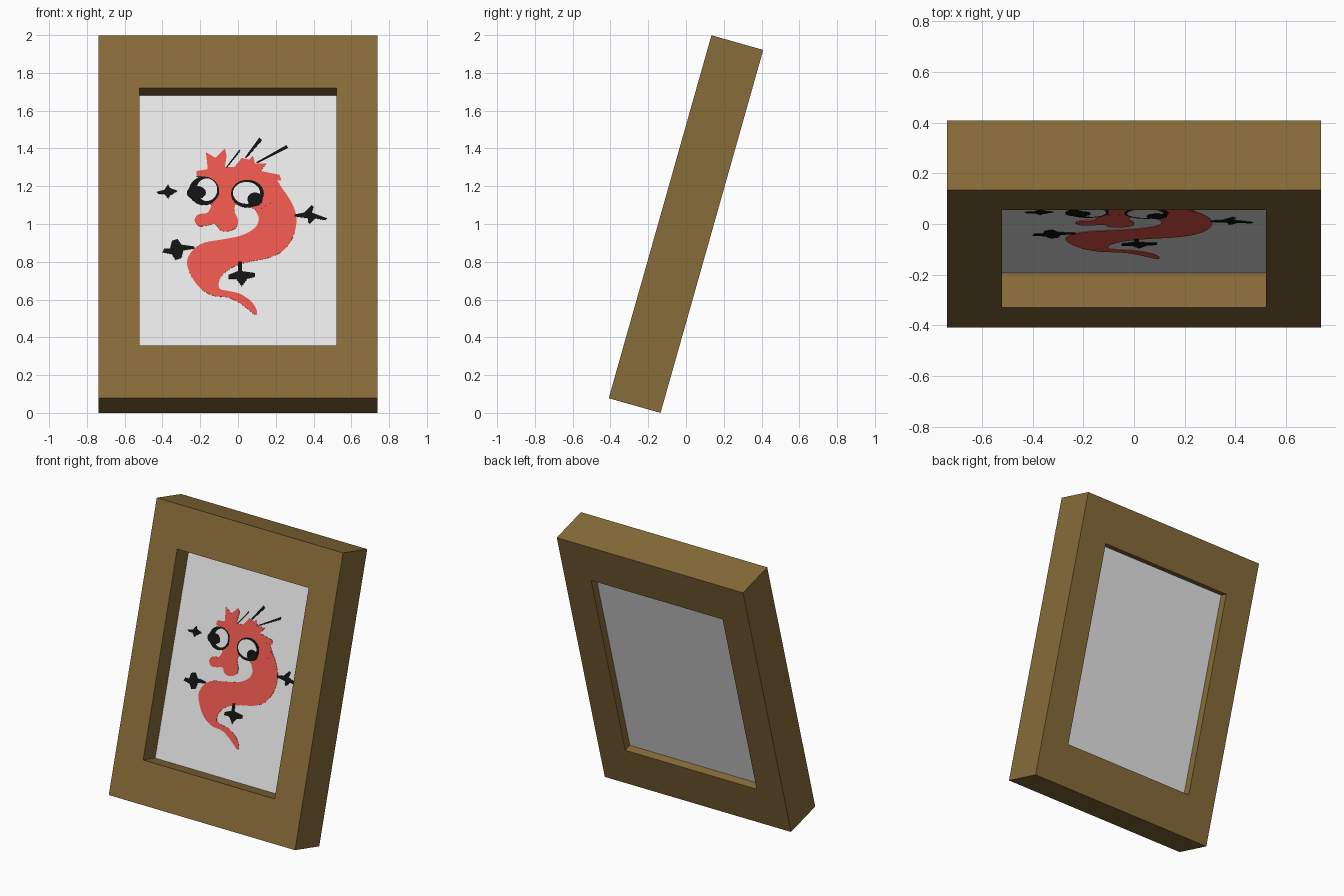
import bpy, bmesh, math
from mathutils import Matrix, Vector

if "Cube" in bpy.data.objects:
    bpy.data.objects.remove(bpy.data.objects["Cube"], do_unlink=True)

# Main dimensions: the frame is built upright, then leaned back
WIDTH, HEIGHT, DEPTH = 1.476, 1.997, 0.285
SIDE, RAIL = 0.217, 0.29
PANEL_FRONT, PANEL_BACK = 0.142, 0.23
LEAN = math.radians(15.8)
SINE, COSINE = math.sin(LEAN), math.cos(LEAN)
PLACE = (Matrix.Translation((0, -(HEIGHT * SINE + DEPTH * COSINE) / 2, DEPTH * SINE))
         @ Matrix.Rotation(-LEAN, 4, 'X'))


def material(name, colour):
    mat = bpy.data.materials.new(name)
    mat.use_nodes = True
    mat.diffuse_color = (*colour, 1)
    shader = next(n for n in mat.node_tree.nodes if n.type == 'BSDF_PRINCIPLED')
    shader.inputs["Base Color"].default_value = (*colour, 1)
    return mat


BROWN = material("brown wood", (0.244, 0.149, 0.041))
WHITE = material("white paper", (1, 1, 1))
RED = material("coral red", (1, 0.115, 0.088))
BLACK = material("black ink", (0.006, 0.006, 0.006))


def finish(name, bm, mat):
    bmesh.ops.recalc_face_normals(bm, faces=bm.faces)
    bm.transform(PLACE)
    mesh = bpy.data.meshes.new(name)
    bm.to_mesh(mesh)
    bm.free()
    mesh.materials.append(mat)
    obj = bpy.data.objects.new(name, mesh)
    bpy.context.collection.objects.link(obj)
    return obj


def rectangle(bm, inset_x, inset_z, y):
    x = WIDTH / 2 - inset_x
    low, high = inset_z, HEIGHT - inset_z
    return [bm.verts.new((a, y, b)) for a, b in ((-x, low), (x, low), (x, high), (-x, high))]


# Frame: four rectangular loops joined into a closed ring
bm = bmesh.new()
loops = [rectangle(bm, 0, 0, 0), rectangle(bm, SIDE, RAIL, 0),
         rectangle(bm, SIDE, RAIL, DEPTH), rectangle(bm, 0, 0, DEPTH)]
for k in range(4):
    a, b = loops[k], loops[(k + 1) % 4]
    for i in range(4):
        j = (i + 1) % 4
        bm.faces.new((a[i], a[j], b[j], b[i]))
finish("frame", bm, BROWN)

# Picture panel set inside the frame
bm = bmesh.new()
front = rectangle(bm, SIDE, RAIL, PANEL_FRONT)
back = rectangle(bm, SIDE, RAIL, PANEL_BACK)
bm.faces.new(front)
bm.faces.new(back[::-1])
for i in range(4):
    j = (i + 1) % 4
    bm.faces.new((front[j], front[i], back[i], back[j]))
finish("picture_panel", bm, WHITE)


def plate(name, points, mat, lift):
    """Thin painted plate; points are hundredths of a unit seen from the front."""
    bm = bmesh.new()
    drop = DEPTH * SINE - PANEL_FRONT * SINE
    outline = [Vector((x / 100, PANEL_FRONT - lift, (z / 100 - drop) / COSINE)) for x, z in points]
    face = bm.faces.new([bm.verts.new(p) for p in outline])
    moved = bmesh.ops.extrude_face_region(bm, geom=[face], use_keep_orig=True)["geom"]
    for v in moved:
        if isinstance(v, bmesh.types.BMVert):
            v.co.y = PANEL_FRONT + 0.0005
    bmesh.ops.triangulate(bm, faces=[f for f in bm.faces if len(f.verts) > 4])
    return finish(name, bm, mat)


def smooth(points, steps=4):
    """Closed Catmull-Rom curve through the points."""
    pts = [Vector(p) for p in points]
    n, out = len(pts), []
    for i in range(n):
        a, b, c, d = (pts[(i + k) % n] for k in (-1, 0, 1, 2))
        for s in range(steps):
            t = s / steps
            out.append(b + (c - a) * t / 2 + (a * 2 - b * 5 + c * 4 - d) * t * t / 2
                       + (b * 3 - a - c * 3 + d) * t ** 3 / 2)
    return out


def oval(x, z, rx, rz, count=28):
    turn = math.tau / count
    return [(x + rx * math.cos(i * turn), z + rz * math.sin(i * turn)) for i in range(count)]


def stroke(start, end, w0, w1):
    """Tapered straight brush stroke."""
    a, b = Vector(start), Vector(end)
    side = (b - a).orthogonal().normalized()
    return [a + side * w0, a - side * w0, b - side * w1, b + side * w1]


# Dragon body and tail
body = [(18, 124), (24, 118), (29, 110), (31, 102), (29, 93), (24, 86), (16, 82), (6, 80),
        (-3, 77), (-9, 72), (-10, 66), (-5, 64.5), (1, 63), (7, 59), (10, 54), (9, 52),
        (5, 55), (1, 58), (-5, 61), (-13, 62), (-20, 66), (-25, 73), (-27, 80), (-24, 86),
        (-18, 90), (-7, 92), (2, 94), (9, 98), (11, 103), (9, 108), (8, 115)]
plate("dragon_body", smooth(body), RED, 0.002)

# Dragon head: spiky crest, then the rounded snout
crest = [(-17, 138), (-12, 135), (-7, 140), (-6, 136), (-7, 130), (-2, 130), (2, 135), (6, 134),
         (8, 136), (9, 132), (15, 132), (12, 128), (22, 126), (23, 123), (18, 123), (24, 117),
         (19, 112), (10, 107), (5, 110), (0, 110), (-14, 110), (-18, 114), (-19, 125),
         (-22, 125), (-22, 128), (-16, 129)]
plate("dragon_head", crest, RED, 0.0025)
snout = [(-2, 112), (-2, 107), (0, 102), (-1, 98), (-6, 96), (-10, 97), (-12, 100), (-17, 99),
         (-21, 99), (-23, 102), (-21, 105), (-16, 106), (-14, 110), (-12, 114)]
plate("dragon_snout", smooth(snout), RED, 0.003)

# Eyes: black ring, white centre, black pupil
for side, ring, white, pupil in (
        ("right", (-18, 117.5, 8, 7.5), (-16.5, 118, 5.5, 6), (-22, 116.5, 5, 3.5)),
        ("left", (5, 116, 8.7, 7.3), (4.5, 116.3, 7.2, 5.8), (9, 113, 4, 3.5))):
    plate(side + "_eye_ring", oval(*ring), BLACK, 0.004)
    plate(side + "_eye_white", oval(*white), WHITE, 0.0055)
    plate(side + "_pupil", oval(*pupil), BLACK, 0.007)

# Claws
claws = {
    "right_hand": [(-43, 117), (-39, 118), (-37, 121), (-36, 119), (-32, 117.5), (-36, 115),
                   (-37, 113.5), (-39, 116), (-42, 116)],
    "right_foot": [(-23, 88), (-23, 87), (-29, 86), (-30, 82), (-33, 81), (-35, 84), (-40, 85),
                   (-39, 87), (-36, 87), (-35, 91), (-32, 92), (-30, 89)],
    "left_hand": [(30, 105), (35, 106), (39, 110), (40, 109), (39, 106), (47, 103), (46, 102),
                  (41, 103), (38, 100), (37, 101), (37, 103), (30, 104)],
    "left_foot": [(0, 80), (2, 80), (2, 75), (9, 74), (9, 72), (5, 71), (2, 67), (-1, 71),
                  (-5, 71), (-5, 73), (0, 75)],
}
for name, points in claws.items():
    plate(name + "_claw", points, BLACK, 0.0035)

# Whiskers above the head
whiskers = [((-6, 130), (1, 139), 0.3, 0.4), ((4, 135), (12, 145), 0.4, 1),
            ((10, 132.5), (26, 141), 0.3, 0.8)]
for i, whisker in enumerate(whiskers):
    plate("whisker_%d" % (i + 1), stroke(*whisker), BLACK, 0.0035)
